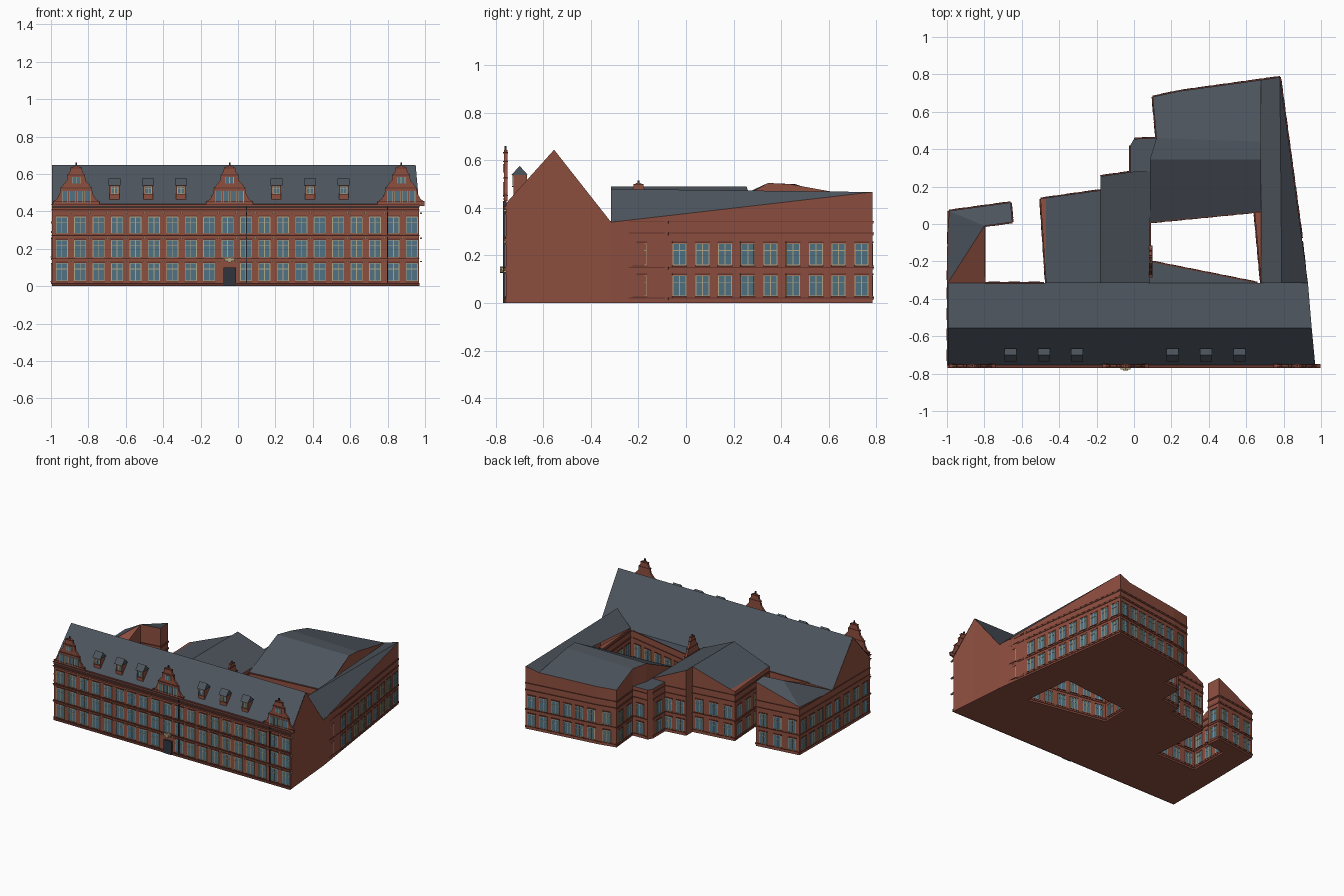
import bpy, bmesh, math
from mathutils import Vector

if "Cube" in bpy.data.objects:
    bpy.data.objects.remove(bpy.data.objects["Cube"])

def material(name, c):
    m = bpy.data.materials.new(name)
    m.diffuse_color = (*c, 1)
    m.use_nodes = True
    m.node_tree.nodes["Principled BSDF"].inputs["Base Color"].default_value = m.diffuse_color
    return m

BRICK = material("brick", (0.27, 0.078, 0.05))
DARK = material("dark_brick", (0.13, 0.035, 0.025))
SLATE = material("slate", (0.075, 0.09, 0.11))
GLASS = material("glass", (0.08, 0.17, 0.23))
STONE = material("stone", (0.45, 0.38, 0.23))
IRON = material("iron", (0.03, 0.035, 0.045))

def finish(name, bm, mat):
    me = bpy.data.meshes.new(name)
    bm.to_mesh(me)
    bm.free()
    me.materials.append(mat)
    ob = bpy.data.objects.new(name, me)
    bpy.context.collection.objects.link(ob)

def walls(name, foot):
    """Counter-clockwise outline, each corner with its own wall height, plus floor."""
    bm = bmesh.new()
    lo = [bm.verts.new((x, y, 0)) for x, y, z in foot]
    hi = [bm.verts.new(p) for p in foot]
    n = len(foot)
    for i in range(n):
        j = (i + 1) % n
        bm.faces.new((lo[i], lo[j], hi[j], hi[i]))
    bm.faces.new(lo[::-1])
    finish(name, bm, BRICK)

def surface(name, polys, mat=SLATE):
    bm = bmesh.new()
    for p in polys:
        f = bm.faces.new([bm.verts.new(v) for v in p])
        f.normal_update()
        if f.normal.z < -0.001:
            f.normal_flip()
    finish(name, bm, mat)

# small facade parts are gathered into one mesh per kind
parts = {n: (bmesh.new(), m) for n, m in [
    ("window_glass", GLASS), ("window_frames", STONE), ("window_lintels", DARK), ("cornices", DARK),
    ("string_courses", BRICK), ("brackets", STONE), ("gables", BRICK), ("gable_copings", DARK),
    ("finials", IRON), ("drainpipes", IRON), ("front_door", IRON), ("door_ornament", STONE),
    ("dormer_boxes", BRICK)]}

class Wall:
    """Local frame on a wall: a runs along it, z up, d outward."""
    def __init__(s, p, q):
        s.o = Vector((*p, 0))
        v = Vector((*q, 0)) - s.o
        s.len = v.length
        s.u = v.normalized()
        s.n = Vector((s.u.y, -s.u.x, 0))

    def prism(s, part, outline, d0, d1):
        bm = parts[part][0]
        r = [[bm.verts.new(s.o + s.u * a + s.n * d + Vector((0, 0, z))) for a, z in outline] for d in (d0, d1)]
        n = len(outline)
        bm.faces.new(r[0][::-1])
        bm.faces.new(r[1])
        for i in range(n):
            j = (i + 1) % n
            bm.faces.new((r[0][i], r[0][j], r[1][j], r[1][i]))

    def box(s, part, a0, a1, z0, z1, d1, d0=-0.002):
        s.prism(part, [(a0, z0), (a1, z0), (a1, z1), (a0, z1)], d0, d1)

    def window(s, a, z0, z1, w=0.055):
        h = w / 2
        s.box("window_glass", a - h, a + h, z0, z1, 0.002)
        for e in (-h, 0, h):
            s.box("window_frames", a + e - .002, a + e + .002, z0, z1, 0.004)
        for z in (z0, z0 + (z1 - z0) * 0.68, z1):
            s.box("window_frames", a - h, a + h, z - .0015, z + .0015, 0.004)
        s.box("window_lintels", a - h - .004, a + h + .004, z1 + .002, z1 + .009, 0.005)
        s.box("window_lintels", a - h - .004, a + h + .004, z0 - .007, z0 - .002, 0.007)

    def gable(s, a, z, k=1.0):
        half = [(.125, 0), (.125, .022), (.105, .035), (.09, .06), (.082, .095), (.068, .115), (.05, .135),
                (.046, .165), (.034, .18), (.03, .2), (.012, .213)]
        pts = [(a + x * k, z + y * k) for x, y in half]
        pts += [(a - x * k, z + y * k) for x, y in half[::-1]]
        s.prism("gables", pts, -0.006, 0.008)
        for w, y in ((.125, .02), (.085, .093), (.048, .163), (.03, .2)):
            s.box("gable_copings", a - w * k, a + w * k, z + y * k, z + y * k + .005, 0.012, -0.008)
        s.box("finials", a - .004, a + .004, z + .21 * k, z + .23 * k, .006)
        for i in range(4):
            s.prism("finials", [(a - .1 * k, z + .035), (a - .095 * k, z + .035), (a - .095 * k, z + .06)], 0, .006)

def facade(p, q, n, rows=((.03, .115), (.16, .25)), bands=(.012, .14, .285, .335)):
    w = Wall(p, q)
    for i in range(n):
        for z0, z1 in rows:
            w.window(w.len * (i + .5) / n, z0, z1)
    for z in bands:
        w.box("string_courses", 0, w.len, z, z + .008, 0.005)
        w.box("cornices", 0, w.len, z + .008, z + .011, 0.006)
    return w

# main front range with its steep saddle roof
L, F, B = -.995, -.757, -.315
walls("main_range", [(L, F, .42), (.968, F, .42), (.95, -.555, .645), (.93, B, .34), (L, B, .34), (L, -.555, .645)])
surface("main_roof", [[(L, F - .008, .42), (.97, F - .008, .42), (.95, -.555, .647), (L, -.555, .647)],
                      [(L, -.555, .647), (.95, -.555, .647), (.93, B, .34), (L, B, .34)]])

# right wing, ridge running back, outer eave rising towards the rear
walls("right_wing", [(.68, B, .36), (.79, B, .48), (.93, B, .34), (.78, .785, .467), (.68, .77, .44), (.645, .065, .36)])
surface("right_wing_roof", [[(.79, B, .48), (.93, B, .34), (.78, .785, .467)],
                            [(.79, B, .48), (.78, .785, .467), (.68, .77, .44), (.68, B, .36)]])
surface("right_wing_ledge", [[(.68, B, .36), (.68, .065, .36), (.645, .065, .36)]], BRICK)

# rear wing with a flattened ridge
walls("rear_wing", [(.085, .01, .35), (.645, .065, .35), (.68, .345, .505), (.68, .44, .5), (.68, .77, .44),
                    (.24, .71, .43), (.1, .68, .43), (.12, .46, .5), (.085, .345, .505)])
surface("rear_wing_roof", [
    [(.085, .01, .35), (.68, .068, .35), (.68, .345, .505), (.085, .345, .505)],
    [(.085, .345, .505), (.68, .345, .505), (.68, .44, .5), (.12, .46, .5)],
    [(.12, .46, .5), (.68, .44, .5), (.68, .77, .44), (.24, .71, .43), (.1, .68, .43)]])

# middle wing: two halves of different length, and a low link to the rear wing
walls("middle_wing_left", [(-.47, B, .38), (-.18, B, .49), (-.18, .18, .49), (-.47, .14, .38), (-.5, .135, .37)])
walls("middle_wing_right", [(-.18, B, .49), (.085, B, .37), (.085, .28, .37), (0, .28, .41), (-.18, .255, .49)])
walls("link_block", [(-.02, .27, .37), (.085, .27, .37), (.13, .46, .37), (0, .455, .37), (-.02, .42, .37)])
surface("middle_roof", [[(-.47, B, .38), (-.18, B, .49), (-.18, .18, .49), (-.47, .14, .38)],
                        [(-.18, B, .49), (.085, B, .37), (.085, .28, .37), (0, .28, .41), (-.18, .255, .49)],
                        [(-.02, .27, .37), (.085, .27, .37), (.13, .46, .37), (0, .455, .37), (-.02, .42, .37)]])
surface("middle_ledge", [[(-.47, B, .38), (-.47, .14, .38), (-.5, .135, .37)]], BRICK)
walls("courtyard_lean_to", [(.085, B, .34), (.66, B, .34), (.085, -.2, .34)])
surface("lean_to_roof", [[(.085, B, .341), (.66, B, .341), (.085, -.2, .341)]])

# left wing with a short return and a one-sided roof
walls("left_wing", [(L, B, .34), (-.8, B, .34), (-.8, -.01, .48), (-.65, .01, .48), (-.66, .115, .48), (-.99, .07, .36)])
surface("left_wing_roof", [[(L, B, .34), (-.8, -.01, .48), (-.99, .07, .36)],
                           [(-.8, -.01, .48), (-.65, .01, .48), (-.66, .115, .48), (-.99, .07, .36)]])
surface("left_wing_slope", [[(L, B, .34), (-.8, B, .34), (-.8, -.01, .48)]], BRICK)

# front facade: three window rows, cornices, brackets, pipes
front = Wall((0, F), (1, F))
step = .0985
for i in range(20):
    x = -.942 + i * step
    for z0, z1 in ((.028, .122), (.155, .245), (.283, .37)):
        if z0 < .1 and abs(x + .045) < .06:
            continue
        front.window(x, z0, z1, .06)
    for z in (.128, .252, .385):
        front.box("brackets", x + step / 2 - .006, x + step / 2 + .006, z, z + .008, .011)
for z in (.135, .259, .395, .425):
    front.box("string_courses", L, .968, z, z + .01, .008)
    front.box("cornices", L - .003, .97, z + .01, z + .014, .013)
front.box("cornices", L, .97, 0, .018, .009)
for x in (.045, .8):
    front.box("drainpipes", x - .003, x + .003, .01, .43, .012)

# entrance
front.box("front_door", -.078, -.012, 0, .1, .014)
front.box("door_ornament", -.072, -.018, .135, .15, .02)
front.prism("door_ornament", [(-.045 + .014 * math.cos(t * math.pi / 4), .14 + .014 * math.sin(t * math.pi / 4))
                              for t in range(8)], 0, .025)

# three ornate front gables and one facing the courtyard
for x in (-.865, -.045, .872):
    front.gable(x, .43)
    for e in (-.06, -.02, .02, .06):
        front.prism("window_glass", [(x + e - .014, .447), (x + e + .014, .447), (x + e + .014, .51),
                                     (x + e - .014, .51)], .005, .010)
        front.box("window_frames", x + e - .016, x + e - .013, .447, .51, .012)
        front.box("window_frames", x + e + .013, x + e + .016, .447, .51, .012)
    front.box("window_glass", x - .02, x + .02, .55, .585, .010)
    for e in (-.021, 0, .021):
        front.box("window_frames", x + e - .002, x + e + .002, .55, .585, .012)
court = Wall((.087, B), (.087, .02))
court.gable(.115, .36, .68)
court.window(.115, .385, .43, .05)

# roof dormers
caps = []
for x in (-.66, -.48, -.305, .205, .385, .565):
    d = Wall((x, -.725), (x + 1, -.725))
    d.box("dormer_boxes", -.026, .026, .45, .545, 0, -.055)
    d.window(0, .495, .532, .036)
    a, b = x - .032, x + .032
    caps += [[(a, -.735, .538), (b, -.735, .538), (b, -.7, .577), (a, -.7, .577)],
             [(a, -.7, .577), (b, -.7, .577), (b, -.665, .538), (a, -.665, .538)]]
    caps += [[(e, -.735, .538), (e, -.7, .577), (e, -.665, .538)] for e in (a, b)]
surface("dormer_roofs", caps)

# remaining outer and courtyard facades: start, end, number of windows
for p, q, n in [
        ((.897, -.075), (.78, .785), 9), ((.92, -.3), (.898, -.09), 1),
        ((.78, .785), (.24, .71), 6), ((.24, .71), (.1, .68), 1), ((.1, .68), (.12, .46), 2),
        ((.12, .46), (0, .455), 1), ((-.02, .42), (-.02, .28), 1), ((0, .28), (-.18, .255), 2),
        ((-.18, .18), (-.5, .135), 3), ((-.5, .135), (-.47, B), 4),
        ((-.48, B), (-.8, B), 3), ((-.8, B), (-.8, -.01), 3), ((-.8, -.01), (-.65, .01), 1),
        ((-.65, .01), (-.66, .115), 1), ((-.66, .115), (-.99, .07), 3), ((-.99, .07), (L, B), 4), ((L, B), (L, F), 4),
        ((.085, -.2), (.085, .01), 2), ((.085, .01), (.645, .065), 6), ((.645, .065), (.68, B), 4),
        ((.66, B), (.085, -.2), 6)]:
    facade(p, q, n)

for name, (bm, mat) in parts.items():
    finish(name, bm, mat)
